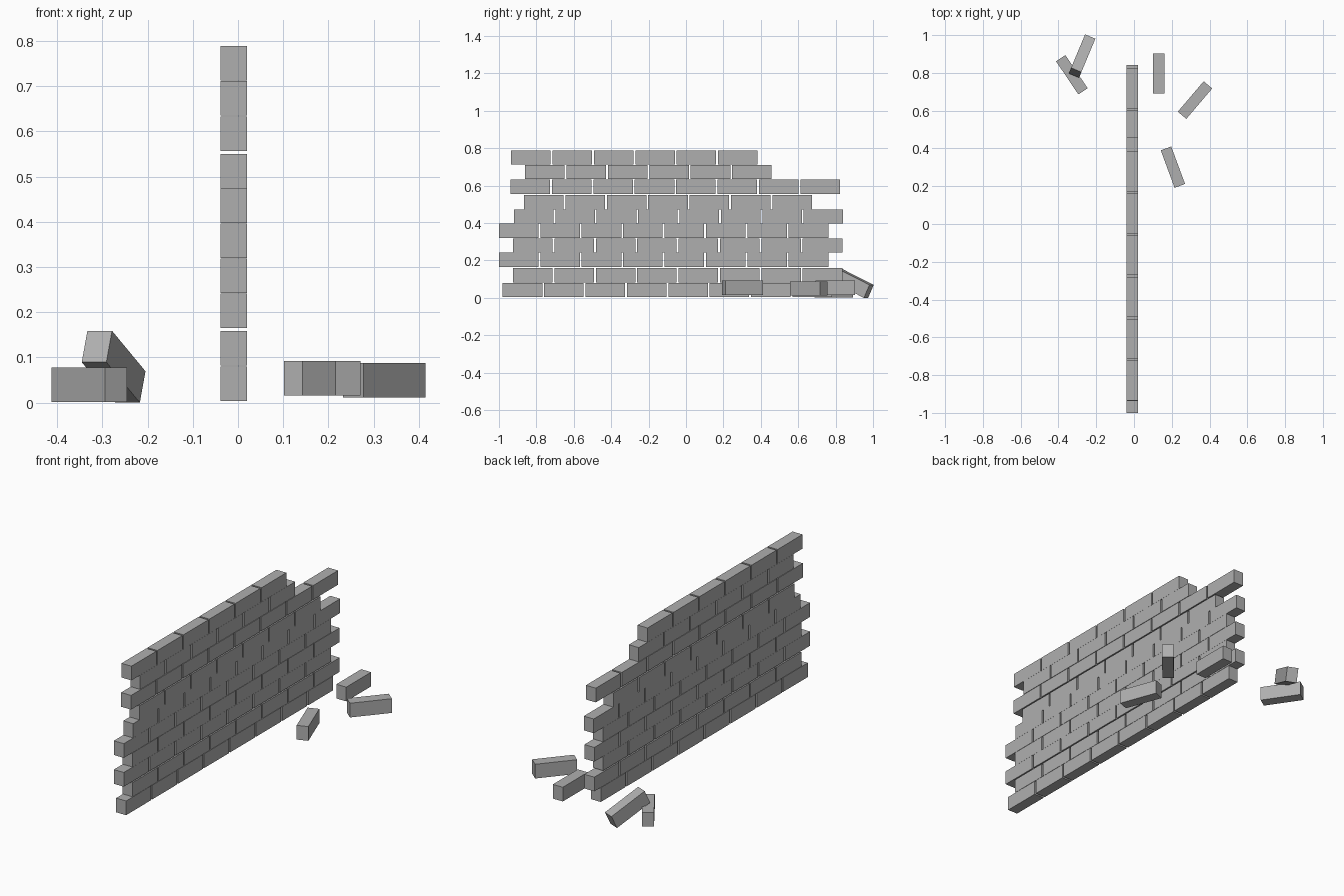
import bpy
from math import radians

if "Cube" in bpy.data.objects:
    bpy.data.objects.remove(bpy.data.objects["Cube"], do_unlink=True)

# Plain grey for every brick
GREY = (0.43, 0.43, 0.43, 1)
brick_grey = bpy.data.materials.new("brick_grey")
brick_grey.use_nodes = True
brick_grey.diffuse_color = GREY
brick_grey.node_tree.nodes["Principled BSDF"].inputs["Base Color"].default_value = GREY

WIDTH, LENGTH, HEIGHT = 0.059, 0.2115, 0.0765
PITCH = 0.2213
WALL_X = -0.0095


def brick(name, location, tilt=0, turn=0):
    """One brick lying along y, tilted about x and then turned about z (degrees)."""
    bpy.ops.mesh.primitive_cube_add(size=1, location=location,
                                    rotation=(radians(tilt), 0, radians(turn)))
    obj = bpy.context.object
    obj.name = name
    obj.scale = (WIDTH, LENGTH, HEIGHT)
    obj.data.materials.append(brick_grey)
    return obj


# Wall courses, bottom to top: underside height, front end, brick count
courses = [
    (0.004, -0.98, 8),
    (0.082, -0.925, 8),
    (0.165, -1.0, 8),
    (0.242, -0.925, 8),
    (0.32, -1.0, 8),
    (0.397, -0.92, 8),
    (0.473, -0.866, 7),
    (0.556, -0.938, 8),
    (0.635, -0.86, 6),
    (0.712, -0.935, 6),
]
for row, (bottom, start, count) in enumerate(courses, 1):
    for i in range(count):
        brick(f"wall_course_{row}_brick_{i + 1}",
              (WALL_X, start + LENGTH / 2 + i * PITCH, bottom + HEIGHT / 2))

# Fallen bricks on the left of the wall
brick("fallen_brick_straight", (0.131, 0.797, 0.054))
brick("fallen_brick_outer", (0.323, 0.656, 0.05), turn=-40.4)
brick("fallen_brick_near", (0.206, 0.301, 0.054), turn=20.3)

# Fallen pair on the right, one leaning on the other
brick("fallen_brick_flat", (-0.329, 0.79, 0.04), turn=34)
brick("fallen_brick_leaning", (-0.275, 0.889, 0.0795), tilt=-25, turn=-22.7)
